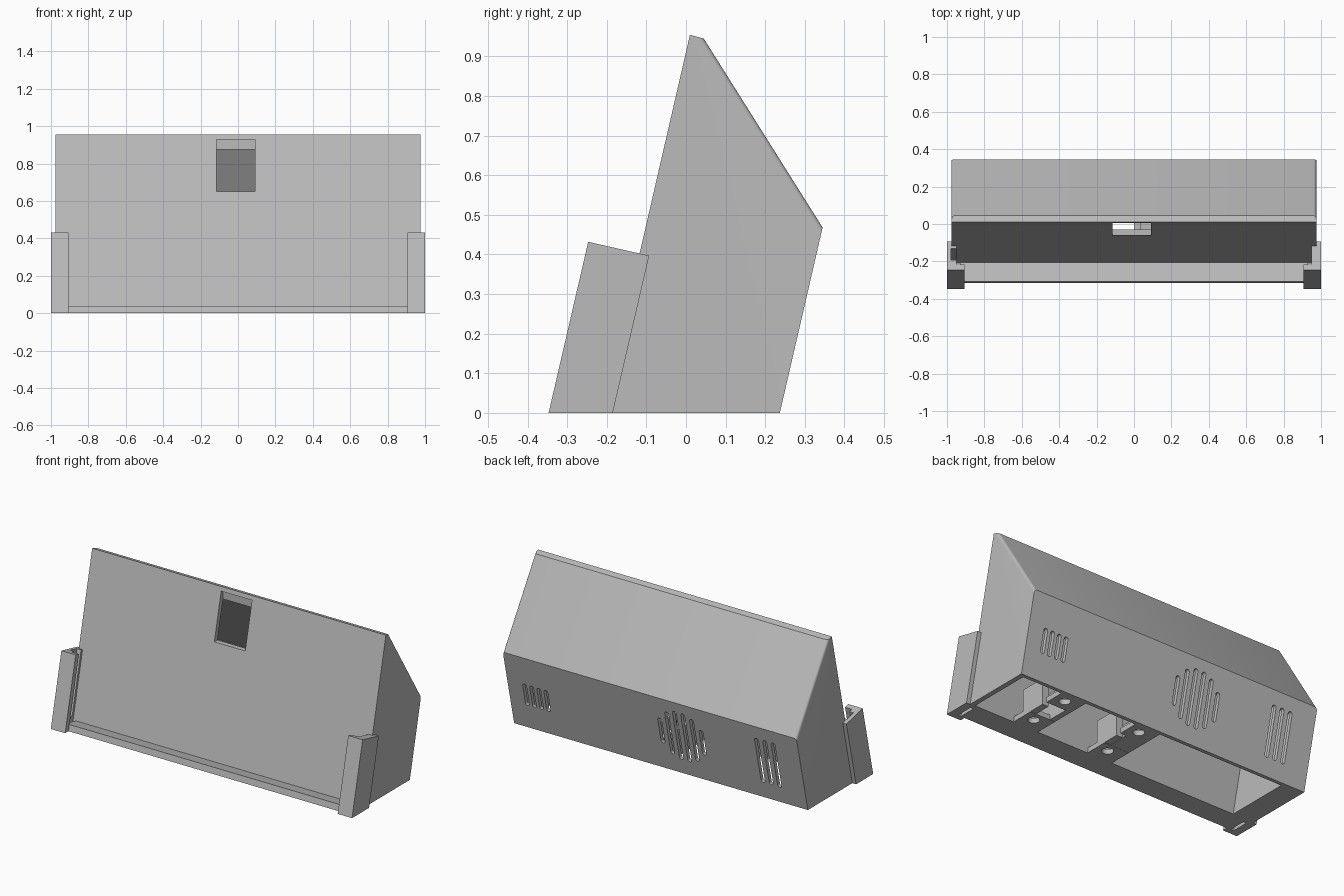
import bpy
import bmesh
from math import sin, cos, pi, radians, sqrt

cube = bpy.data.objects.get("Cube")
if cube:
    bpy.data.objects.remove(cube, do_unlink=True)

grey = bpy.data.materials.new("plain grey")
grey.use_nodes = True
grey.diffuse_color = (0.5, 0.5, 0.5, 1)
grey.node_tree.nodes["Principled BSDF"].inputs["Base Color"].default_value = (0.5, 0.5, 0.5, 1)

LEAN = 0.231  # backward lean of the whole stand, y per z


def leaning(y, z):
    """Point that starts at y on the ground and leans back with height."""
    return (y + LEAN * z, z)


def extrude(bm, ring, offset):
    """Add a closed prism from a ring of points and an offset vector."""
    a = [bm.verts.new(p) for p in ring]
    b = [bm.verts.new([p[i] + offset[i] for i in range(3)]) for p in ring]
    bm.faces.new(a)
    bm.faces.new(b[::-1])
    for i in range(len(a)):
        j = (i + 1) % len(a)
        bm.faces.new((a[j], a[i], b[i], b[j]))


def finish(name, bm):
    bmesh.ops.recalc_face_normals(bm, faces=bm.faces)
    mesh = bpy.data.meshes.new(name)
    bm.to_mesh(mesh)
    bm.free()
    mesh.materials.append(grey)
    ob = bpy.data.objects.new(name, mesh)
    bpy.context.collection.objects.link(ob)
    return ob


def prism(name, profile, x0, x1):
    """Side profile of (y, z) points swept along x."""
    bm = bmesh.new()
    extrude(bm, [(x0, y, z) for y, z in profile], (x1 - x0, 0, 0))
    return finish(name, bm)


def box(name, x0, x1, y0, y1, z0, z1):
    return prism(name, [(y0, z0), (y1, z0), (y1, z1), (y0, z1)], x0, x1)


def cut(ob, cutter):
    """Subtract the cutter and remove it."""
    cutter.hide_render = True
    mod = ob.modifiers.new("cut", "BOOLEAN")
    mod.operation = "DIFFERENCE"
    mod.solver = "EXACT"
    mod.object = cutter
    graph = bpy.context.evaluated_depsgraph_get()
    mesh = bpy.data.meshes.new_from_object(ob.evaluated_get(graph))
    ob.modifiers.clear()
    ob.data = mesh
    bpy.data.objects.remove(cutter, do_unlink=True)


# Leaning shell with softened sloping roof edges
shell = prism("body_shell", [leaning(-0.21, 0), leaning(0.237, 0), (0.345, 0.468),
                             (0.045, 0.945), (0.01, 0.955)], -0.975, 0.975)
bm = bmesh.new()
bm.from_mesh(shell.data)
roof_edges = [e for e in bm.edges
              if abs(e.verts[0].co.x - e.verts[1].co.x) < 0.01
              and min(v.co.z for v in e.verts) > 0.4
              and max(v.co.y for v in e.verts) > 0.3]
bmesh.ops.bevel(bm, geom=roof_edges, offset=0.015, segments=4, profile=0.5, affect="EDGES")
bm.to_mesh(shell.data)
bm.free()

# Hollow interior, open underneath
cut(shell, prism("cavity", [leaning(-0.18, -0.05), leaning(0.215, -0.05),
                            (0.318, 0.455), (0.03, 0.911)], -0.835, 0.945))

# Front window near the ridge
cut(shell, box("window_cutter", -0.115, 0.09, -0.2, 0.022, 0.65, 0.93))

# Vents in the back: short group, round grille, long group
slots = [(0.72 + 0.047 * i, 0.22, 0.07) for i in range(4)]
slots += [(-0.695 - 0.055 * i, 0.245, 0.145) for i in range(3)]
for i in range(6):
    off = 0.055 * (i - 2.5)
    slots.append((off - 0.18, 0.25, sqrt(0.16 ** 2 - off ** 2)))
bm = bmesh.new()
R = 0.013
for x, z, half in slots:
    ring = []
    for k in range(14):
        a = pi * (k if k < 7 else k - 1) / 6
        side = 1 if k < 7 else -1
        ring.append((x + R * cos(a), 0.19, z + side * (half - R) + R * sin(a)))
    extrude(bm, ring, (0, 0.3, 0))
cut(shell, finish("vent_cutter", bm))

# Front shelf that carries the screen
prism("front_shelf", [(-0.315, 0), (-0.195, 0), (-0.192, 0.01), (-0.307, 0.037)], -0.93, 0.93)

# Side arms with a front lip and an open channel
for side, label in ((1, "left"), (-1, "right")):
    arm = prism(label + "_arm", [leaning(-0.347, 0), leaning(-0.185, 0),
                                 (-0.093, 0.397), (-0.247, 0.432)], side * 0.905, side)
    cut(arm, prism("channel_cutter", [leaning(-0.314, -0.1), leaning(-0.1, -0.1),
                                      leaning(-0.1, 0.6), leaning(-0.314, 0.6)],
                   side * 0.8, side * 0.95))
    if side < 0:
        cut(arm, prism("groove_cutter", [leaning(-0.29, 0.04), leaning(-0.225, 0.04),
                                         leaning(-0.225, 0.6), leaning(-0.29, 0.6)],
                       -0.978, -0.94))

# Interior mounts with screw holes in the floor tabs
for x, label in ((0.0, "centre"), (0.51, "side")):
    box(label + "_mount_wall", x, x + 0.035, -0.17, 0.21, 0.002, 0.16)
    box(label + "_mount_block", x + 0.13, x + 0.17, -0.1, 0.06, 0.002, 0.16)
    for y0, y1, hole_y, end in ((0.09, 0.225, 0.158, "back"), (-0.19, -0.04, -0.097, "front")):
        tab = box(label + "_" + end + "_tab", x + 0.003, x + 0.17, y0, y1, 0, 0.03)
        bm = bmesh.new()
        ring = [(x + 0.1 + 0.032 * cos(a), hole_y + 0.032 * sin(a), -0.1)
                for a in (2 * pi * k / 20 for k in range(20))]
        extrude(bm, ring, (0, 0, 0.3))
        cut(tab, finish("hole_cutter", bm))
box("centre_floor", 0.003, 0.13, -0.05, 0.1, 0.001, 0.029)

# Smooth the round parts, keep the rest crisp
bpy.ops.object.select_all(action="DESELECT")
shell.select_set(True)
bpy.context.view_layer.objects.active = shell
bpy.ops.object.shade_smooth_by_angle(angle=radians(32))
